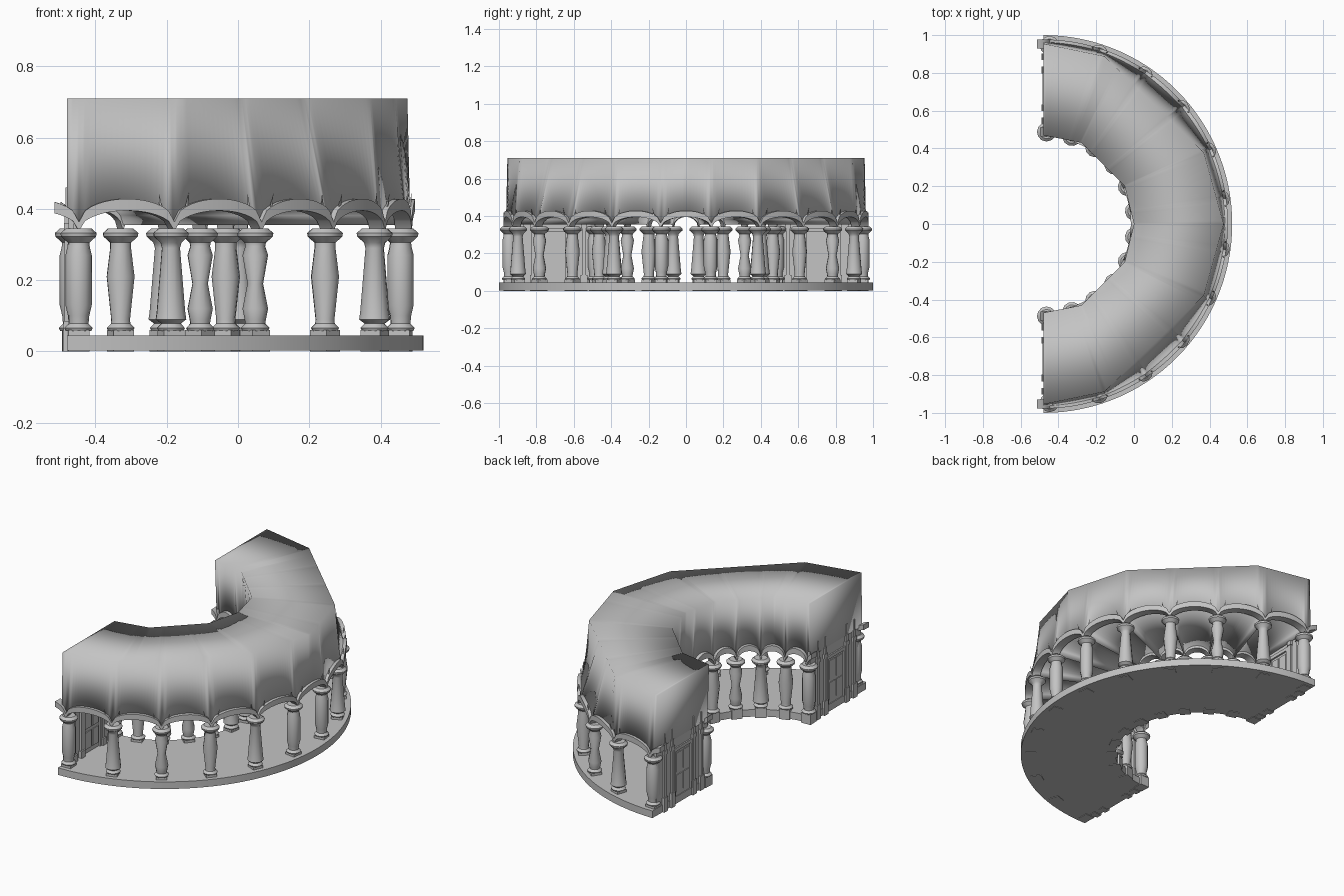
import bpy, bmesh, math
from mathutils import Matrix

cube = bpy.data.objects.get("Cube")
if cube:
    bpy.data.objects.remove(cube)

CX = -0.48            # centre of the half ring
STEP, FIRST, COUNT = 16, 2, 12

stone = bpy.data.materials.new("grey_stone")
stone.use_nodes = True
GREY = (0.55, 0.55, 0.55, 1)
stone.diffuse_color = GREY
stone.node_tree.nodes["Principled BSDF"].inputs["Base Color"].default_value = GREY


def finish(name, bm, angle=None):
    bmesh.ops.recalc_face_normals(bm, faces=bm.faces)
    mesh = bpy.data.meshes.new(name)
    bm.to_mesh(mesh)
    bm.free()
    mesh.materials.append(stone)
    ob = bpy.data.objects.new(name, mesh)
    bpy.context.collection.objects.link(ob)
    if angle:
        bpy.ops.object.select_all(action="DESELECT")
        ob.select_set(True)
        bpy.context.view_layer.objects.active = ob
        bpy.ops.object.shade_smooth_by_angle(angle=math.radians(angle))
    return ob


def polar(deg, r, z):
    a = math.radians(deg)
    return (CX + r * math.sin(a), -r * math.cos(a), z)


def sweep(name, start, end, section, angle, step=1):
    """Sweep a (radius, height) section that may change with the angle."""
    bm = bmesh.new()
    rings = [[bm.verts.new(polar(d, r, z)) for r, z in section(d)]
             for d in range(start, end + 1, step)]
    n = len(rings[0])
    for a, b in zip(rings, rings[1:]):
        for i in range(n):
            j = (i + 1) % n
            bm.faces.new((a[i], a[j], b[j], b[i]))
    bm.faces.new(rings[0])
    bm.faces.new(rings[-1])
    return finish(name, bm, angle)


def bow(deg):
    """Height factor of the arch row: 0 over a column, 1 at mid span."""
    t = 2 * (((deg - FIRST) / STEP) % 1) - 1
    return math.sqrt(max(0, 1 - t * t))


def chord(deg, keys):
    """Radius of a coarse polygon with corners at (angle, radius)."""
    d = abs(90 - deg)
    for (a0, r0), (a1, r1) in zip(keys, keys[1:]):
        if a0 <= d <= a1:
            p, q, m = math.radians(a0), math.radians(a1), math.radians(d)
            return r0 * r1 * math.sin(q - p) / (
                r0 * math.sin(m - p) + r1 * math.sin(q - m))


def box(bm, x0, x1, y0, y1, z0, z1):
    res = bmesh.ops.create_cube(bm, size=1)
    mat = Matrix.Translation(((x0 + x1) / 2, (y0 + y1) / 2, (z0 + z1) / 2))
    bmesh.ops.transform(bm, verts=res["verts"],
                        matrix=mat @ Matrix.Diagonal((x1 - x0, y1 - y0, z1 - z0, 1)))


# Floor slab
sweep("floor", 0, 180, lambda d: [(0.47, 0.003), (1.0, 0.003), (1.0, 0.045), (0.47, 0.045)], 30, 3)

# Upper storey: scalloped below, coarse polygon outline on top
OUTER = [(0, 0.955), (24, 0.93), (70, 0.945), (90, 0.955)]
INNER = [(0, 0.48), (25, 0.475), (65, 0.475), (90, 0.47)]


def upper(d):
    low = 0.355 + 0.055 * bow(d)
    return [(0.485, low), (0.962, low), (chord(d, OUTER), 0.71), (chord(d, INNER), 0.71)]


sweep("upper_storey", 0, 180, upper, 180)

# Arch rows
for name, r0, r1, extra in (("outer_arches", 0.93, 0.977, 2), ("inner_arches", 0.463, 0.512, 2)):
    def arch(d):
        under, top = 0.338 + 0.057 * bow(d), 0.363 + 0.065 * bow(d)
        return [(r0, under), (r1, under), (r1, top), (r0, top)]
    sweep(name, -extra, 180 + extra, arch, 35)

# Columns: shared foot and capital, four shaft shapes
FOOT = [(0.036, 0.058), (0.040, 0.066), (0.028, 0.078)]
HEAD = [(0.030, 0.305), (0.049, 0.322), (0.051, 0.332), (0.036, 0.345)]
SHAFTS = {
    "barrel": [(0.030, 0.10), (0.037, 0.13), (0.037, 0.27), (0.031, 0.295)],
    "tapered": [(0.044, 0.09), (0.041, 0.11), (0.026, 0.29)],
    "hourglass": [(0.030, 0.09), (0.036, 0.12), (0.022, 0.19), (0.036, 0.27), (0.028, 0.295)],
    "vase": [(0.027, 0.09), (0.040, 0.21), (0.030, 0.29)],
}


def column(name, deg, radius, shape):
    bm = bmesh.new()
    # Square pad reaching the ground
    box(bm, -0.03, 0.03, -0.03, 0.03, 0, 0.06)
    rings = []
    for r, z in FOOT + SHAFTS[shape] + HEAD:
        rings.append([bm.verts.new((r * math.cos(k * math.pi / 6), r * math.sin(k * math.pi / 6), z))
                      for k in range(12)])
    for a, b in zip(rings, rings[1:]):
        for k in range(12):
            m = (k + 1) % 12
            bm.faces.new((a[k], a[m], b[m], b[k]))
    bm.faces.new(rings[0])
    bm.faces.new(rings[-1])
    ob = finish(name, bm, 35)
    ob.location = polar(deg, radius, 0)
    ob.rotation_euler.z = math.radians(deg)


ORDER_OUT = ["barrel", "tapered", "hourglass", "vase", "tapered", "barrel"]
ORDER_IN = ["barrel", "vase", "tapered", "hourglass", "vase", "tapered"]
for i in range(COUNT):
    k = min(i, COUNT - 1 - i)
    deg = FIRST + STEP * i
    column(f"outer_column_{i + 1}", deg, 0.945, ORDER_OUT[k])
    column(f"inner_column_{i + 1}", deg, 0.488, ORDER_IN[k])

# Thin spikes rising where the outer arches meet
bm = bmesh.new()
for i in range(1, COUNT - 1):
    d = FIRST + STEP * i
    for off in (-2, 2):
        a = bm.verts.new(polar(d + off - 0.4, 0.968, 0.38))
        b = bm.verts.new(polar(d + off + 0.4, 0.968, 0.38))
        c = bm.verts.new(polar(d + off, 0.955, 0.38))
        tip = bm.verts.new(polar(d + off * 1.3, 0.972, 0.445))
        for f in ((a, b, tip), (b, c, tip), (c, a, tip), (a, c, b)):
            bm.faces.new(f)
finish("arch_spikes", bm)

# End walls with doors, pilasters and plinths
for side, s in (("back", 1), ("front", -1)):
    def part(bm, x0, x1, y0, y1, z0, z1):
        box(bm, x0, x1, min(s * y0, s * y1), max(s * y0, s * y1), z0, z1)

    bm = bmesh.new()
    part(bm, -0.476, -0.460, 0.48, 0.955, 0.02, 0.42)
    finish(f"{side}_end_wall", bm)

    bm = bmesh.new()
    for y in (0.545, 0.615, 0.815, 0.885):
        part(bm, -0.486, -0.448, y - 0.011, y + 0.011, 0.045, 0.40)
        part(bm, -0.490, -0.440, y - 0.018, y + 0.018, 0.0, 0.085)
        part(bm, -0.488, -0.444, y - 0.016, y + 0.016, 0.335, 0.36)
        part(bm, -0.484, -0.470, y - 0.003, y + 0.003, 0.40, 0.46)
    finish(f"{side}_pilasters", bm)

    bm = bmesh.new()
    part(bm, -0.484, -0.450, 0.63, 0.80, 0.315, 0.335)
    part(bm, -0.484, -0.450, 0.63, 0.645, 0.045, 0.32)
    part(bm, -0.484, -0.450, 0.785, 0.80, 0.045, 0.32)
    finish(f"{side}_door_frame", bm)

    bm = bmesh.new()
    for y in (0.655, 0.722):
        for z0, z1 in ((0.07, 0.17), (0.19, 0.30)):
            part(bm, -0.480, -0.455, y, y + 0.053, z0, z1)
    finish(f"{side}_door_panels", bm)
